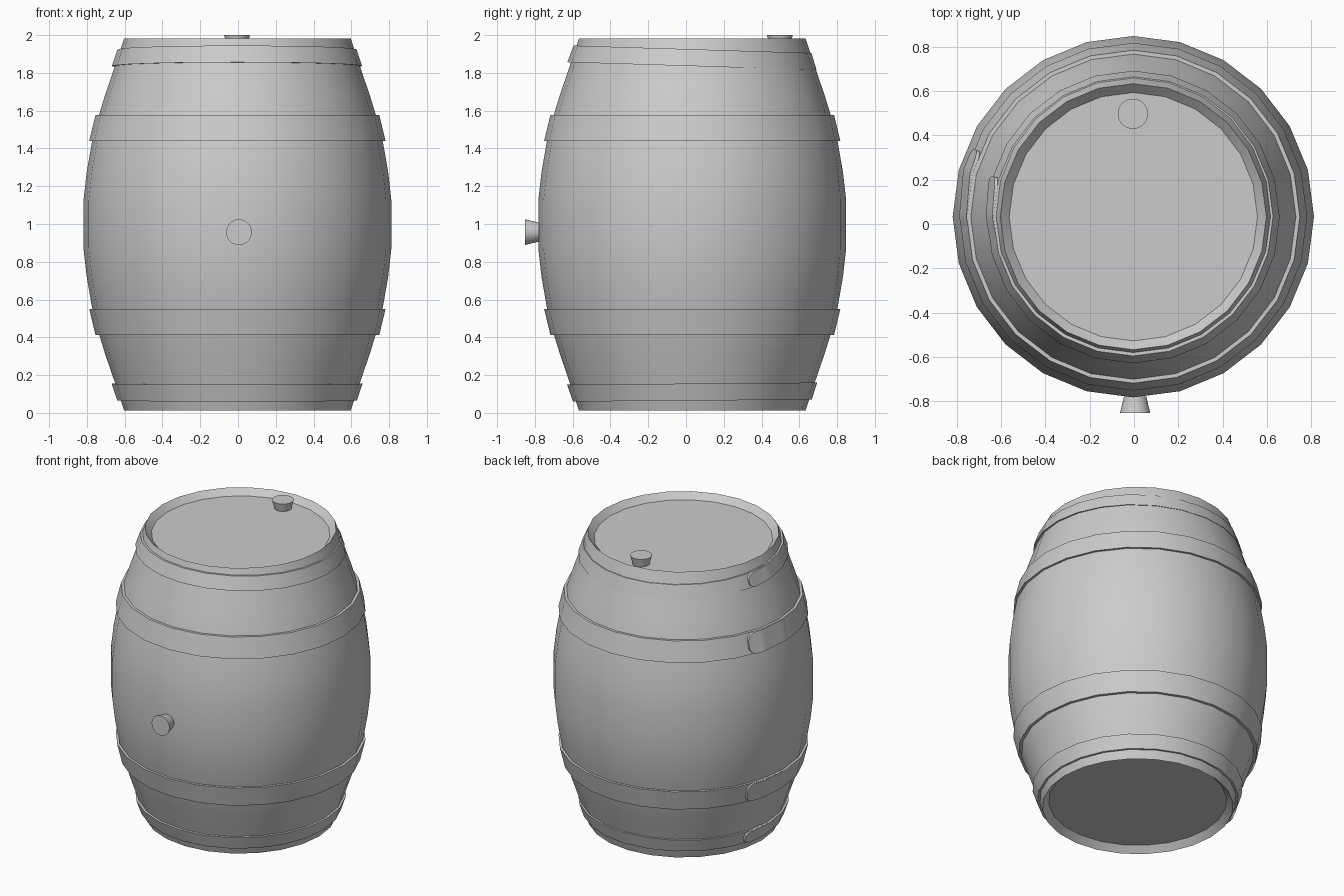
import bpy, bmesh
from math import sin, cos, pi, radians
from mathutils import Vector, Matrix

cube = bpy.data.objects.get("Cube")
if cube:
    bpy.data.objects.remove(cube)

SIDES = 24
CENTRE = Vector((-0.003, 0.033, 0))

grey = bpy.data.materials.new("plain grey")
grey.use_nodes = True
GREY = (0.6, 0.6, 0.6, 1)
grey.diffuse_color = GREY
grey.node_tree.nodes["Principled BSDF"].inputs["Base Color"].default_value = GREY


def finish(name, bm, angle=30):
    bmesh.ops.recalc_face_normals(bm, faces=bm.faces)
    mesh = bpy.data.meshes.new(name)
    bm.to_mesh(mesh)
    bm.free()
    ob = bpy.data.objects.new(name, mesh)
    bpy.context.collection.objects.link(ob)
    mesh.materials.append(grey)
    bpy.ops.object.select_all(action='DESELECT')
    ob.select_set(True)
    bpy.context.view_layer.objects.active = ob
    bpy.ops.object.shade_smooth_by_angle(angle=radians(angle))
    return ob


def lathe(name, profile, sides=SIDES, ring=False):
    """Turn (radius, z) points about z; a ring closes its section, else the ends are capped."""
    bm = bmesh.new()
    loops = []
    for r, z in profile:
        loops.append([bm.verts.new((r * cos(2 * pi * i / sides), r * sin(2 * pi * i / sides), z))
                      for i in range(sides)])
    pairs = list(zip(loops, loops[1:]))
    if ring:
        pairs.append((loops[-1], loops[0]))
    else:
        bm.faces.new(loops[0])
        bm.faces.new(loops[-1])
    for a, b in pairs:
        for i in range(sides):
            j = (i + 1) % sides
            bm.faces.new((a[i], a[j], b[j], b[i]))
    return finish(name, bm)


# Barrel body: bulging staves with a recessed head at each end
half = [(0.56, 0.053), (0.60, 0.012), (0.652, 0.17), (0.70, 0.31),
        (0.737, 0.43), (0.77, 0.56), (0.798, 0.72), (0.815, 0.87)]
body = lathe("barrel_body", half + [(r, 1.995 - z) for r, z in reversed(half)])
body.location = CENTRE


def strap_end(name, low, high, start, span=26):
    """Overlapping hoop end: rounded tip standing proud, sinking into the hoop."""
    bm = bmesh.new()
    (r0, z0), (r1, z1) = low, high
    step = 2 * pi / SIDES
    previous = None
    steps = 20
    for k in range(steps + 1):
        t = k / steps
        a = radians(start + span * t * t)
        flat = cos(step / 2) / cos(a % step - step / 2)
        tip = min(1, t * t * span / 4)
        grow = 0.3 + 0.7 * (1 - (1 - tip) ** 2) ** 0.5
        lift = 0.016 * (1 - t * t)
        section = []
        for side, out in ((-1, -0.01), (-1, lift), (1, lift), (1, -0.01)):
            f = 0.5 + side * 0.49 * grow
            r = (r0 + (r1 - r0) * f) * flat + out
            section.append(bm.verts.new((r * cos(a), r * sin(a), z0 + (z1 - z0) * f)))
        if previous:
            for i in range(4):
                j = (i + 1) % 4
                bm.faces.new((previous[i], previous[j], section[j], section[i]))
        else:
            bm.faces.new(section)
        previous = section
    bm.faces.new(previous)
    return finish(name, bm)


# Hoops: name, lower edge, upper edge, slope towards the back, angle of the strap end
hoops = [
    ("bottom_hoop", (0.632, 0.065), (0.662, 0.155), 0.008, 161),
    ("lower_hoop", (0.751, 0.413), (0.784, 0.55), 0, 156),
    ("upper_hoop", (0.784, 1.44), (0.751, 1.577), 0, 157),
    ("top_hoop", (0.660, 1.836), (0.630, 1.925), -0.031, 164),
]
for name, low, high, slope, start in hoops:
    (r0, z0), (r1, z1) = low, high
    parts = [lathe(name, [(r0 - 0.035, z0), low, high, (r1 - 0.035, z1)], ring=True),
             strap_end(name + "_strap_end", low, high, start)]
    for ob in parts:
        mid = Vector((0, 0, (z0 + z1) / 2))
        ob.data.transform(Matrix.Translation(-mid))
        ob.location = CENTRE + mid
        ob.rotation_euler.x = slope


# Tapered bungs: one in the top head, one in the front
bung_shape = [(0.05, 0), (0.068, 0.075)]
top_bung = lathe("top_bung", bung_shape, 32)
top_bung.location = (-0.005, 0.497, 1.925)
front_bung = lathe("front_bung", bung_shape, 32)
front_bung.rotation_euler.x = pi / 2
front_bung.location = (0.005, -0.777, 0.957)
